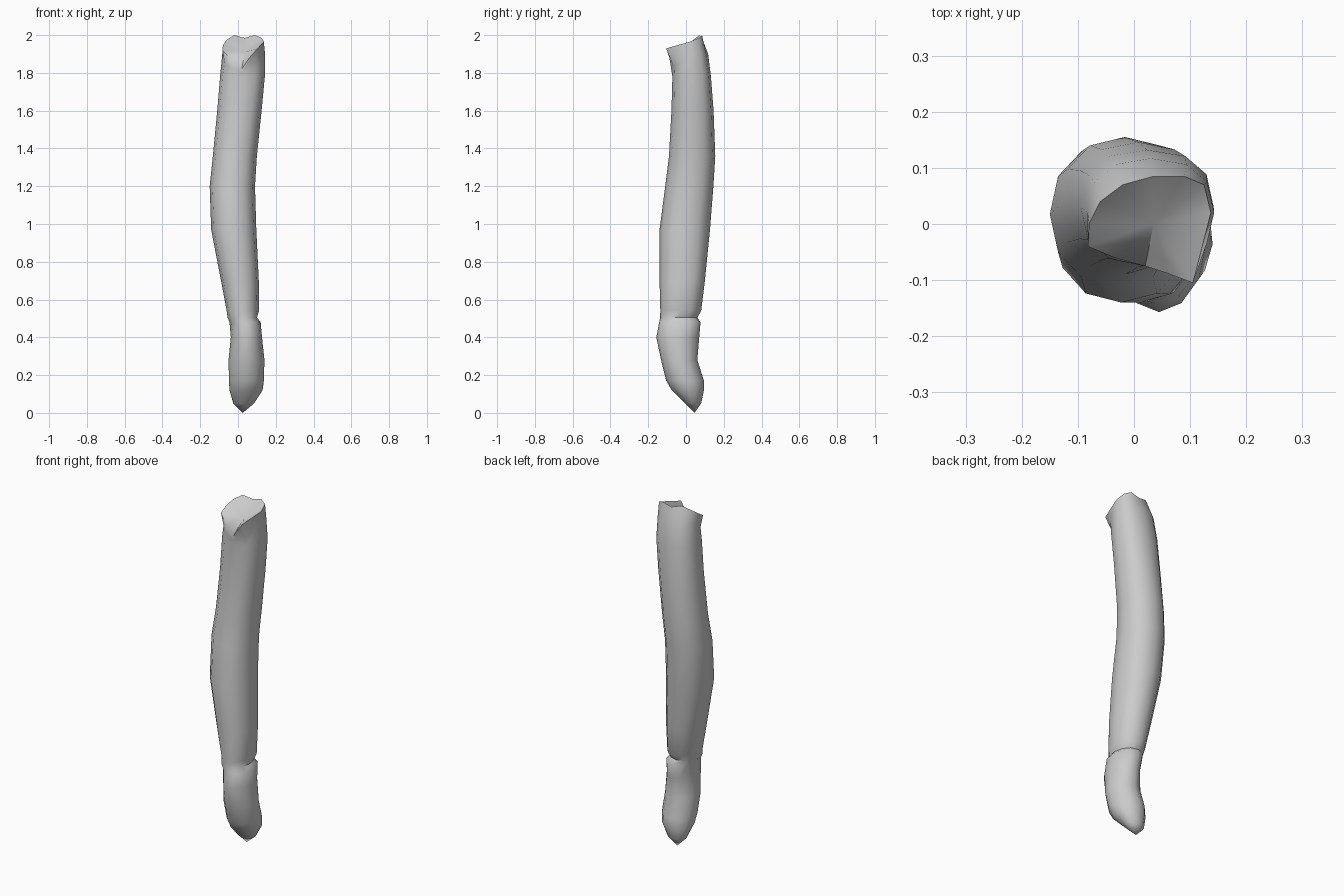
import bpy, bmesh, math

N = 12

# Stations up the shaft: z, x min, x max, y min, y max, roundness (2 = ellipse, more = boxier)
STATIONS = [
    (0.05, -0.025, 0.085, -0.005, 0.08, 2.0),
    (0.12, -0.045, 0.13, -0.075, 0.095, 2.0),
    (0.17, -0.048, 0.137, -0.105, 0.095, 2.0),
    (0.28, -0.05, 0.14, -0.132, 0.06, 1.9),
    (0.40, -0.038, 0.127, -0.157, 0.07, 1.9),
    (0.48, -0.045, 0.12, -0.142, 0.077, 2.1),
    (0.505, -0.055, 0.10, -0.137, 0.06, 2.1),
    (0.54, -0.06, 0.112, -0.136, 0.08, 2.1),
    (0.70, -0.09, 0.11, -0.14, 0.10, 2.2),
    (0.97, -0.142, 0.097, -0.14, 0.127, 2.2),
    (1.20, -0.15, 0.09, -0.11, 0.145, 2.2),
    (1.36, -0.133, 0.10, -0.09, 0.155, 2.2),
    (1.60, -0.11, 0.125, -0.077, 0.146, 2.3),
    (1.78, -0.095, 0.142, -0.072, 0.132, 2.5),
]

# Broken top rim, counter-clockwise from the right side; it dips to a V at the front
RIM = [
    (0.137, 0.02, 1.965), (0.125, 0.07, 1.985), (0.09, 0.085, 2.0),
    (0.035, 0.085, 1.985), (-0.02, 0.07, 2.0), (-0.06, 0.04, 1.975),
    (-0.08, 0.0, 1.945), (-0.082, -0.04, 1.92), (-0.035, -0.06, 1.87),
    (0.02, -0.075, 1.82), (0.06, -0.088, 1.88), (0.105, -0.105, 1.93),
]


def section(z, x0, x1, y0, y1, p):
    """Rounded section filling the given bounds."""
    pts = []
    for i in range(N):
        a = 2 * math.pi * i / N
        c, s = math.cos(a), math.sin(a)
        u = math.copysign(abs(c) ** (2 / p), c)
        v = math.copysign(abs(s) ** (2 / p), s)
        pts.append(((x0 + x1) / 2 + u * (x1 - x0) / 2,
                    (y0 + y1) / 2 + v * (y1 - y0) / 2, z))
    return pts


bm = bmesh.new()


def fan(ring, point, flip):
    tip = bm.verts.new(point)
    for i in range(N):
        tri = [ring[i], ring[(i + 1) % N], tip]
        bm.faces.new(tri[::-1] if flip else tri)


# Shaft and lower lobe, lofted through the stations to a shoulder and the rim
loops = [section(*s) for s in STATIONS]
shoulder = section(1.9, -0.083, 0.143, -0.075, 0.117, 2.4)
for i in range(7, N):          # drop the shoulder under the front notch
    x, y, z = shoulder[i]
    shoulder[i] = (x, y, min(z, (RIM[i][2] + 1.78) / 2))
loops += [shoulder, RIM]
rings = [[bm.verts.new(p) for p in loop] for loop in loops]
for a, b in zip(rings, rings[1:]):
    for i in range(N):
        j = (i + 1) % N
        bm.faces.new((a[i], a[j], b[j], b[i]))

# Pointed base and hollow in the top
fan(rings[0], (0.025, 0.045, 0.0), True)
fan(rings[-1], (0.035, 0.0, 1.91), False)

bmesh.ops.recalc_face_normals(bm, faces=bm.faces)
mesh = bpy.data.meshes.new("stick")
bm.to_mesh(mesh)
bm.free()
stick = bpy.data.objects.new("stick", mesh)
bpy.context.collection.objects.link(stick)
bpy.context.view_layer.objects.active = stick
stick.select_set(True)
bpy.ops.object.shade_smooth_by_angle(angle=math.radians(50))
